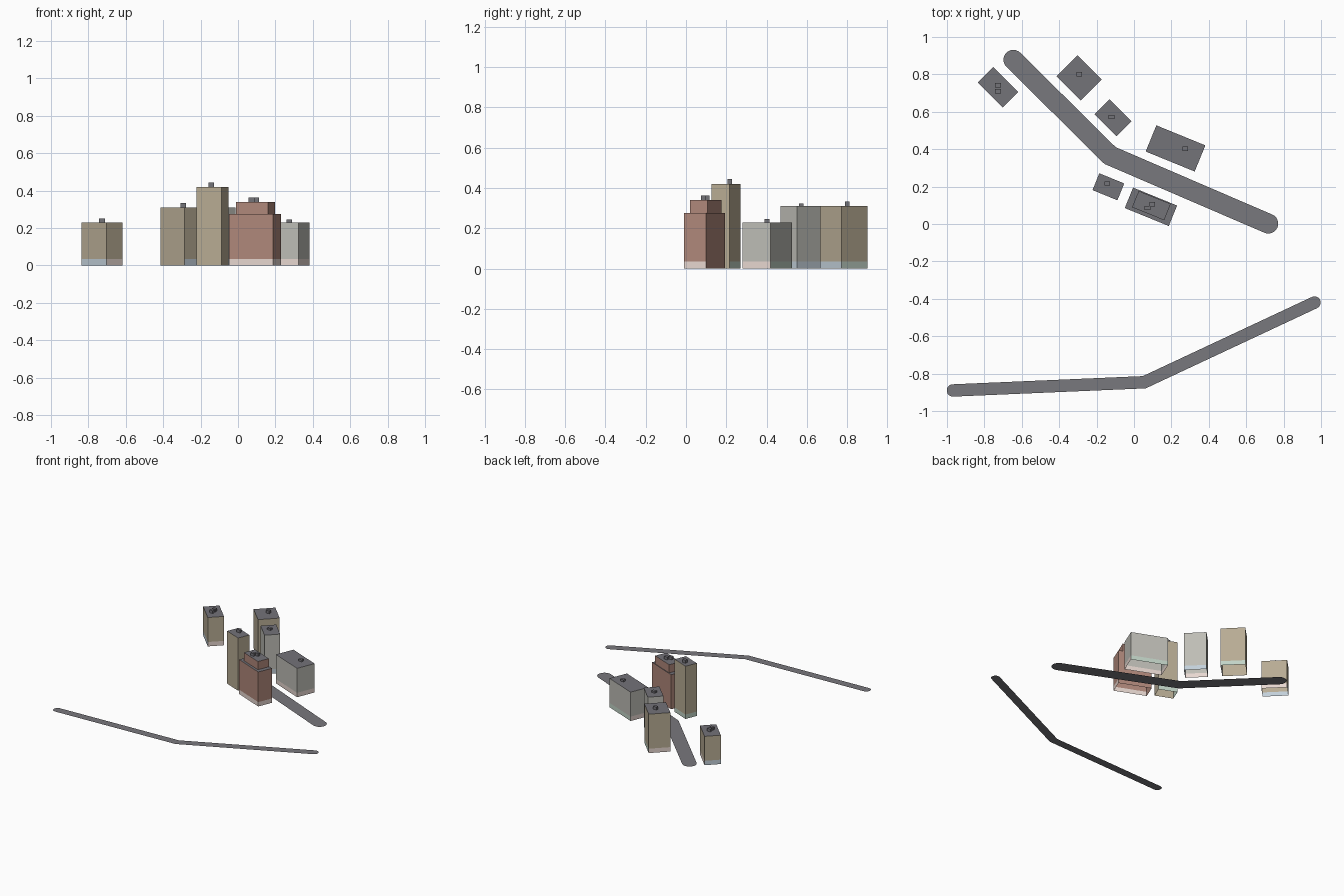
import bpy, bmesh, math
from mathutils import Vector, Matrix

cube = bpy.data.objects.get("Cube")
if cube:
    bpy.data.objects.remove(cube)


def material(name, *rgb):
    m = bpy.data.materials.new(name)
    col = [((c / 255 + 0.055) / 1.055) ** 2.4 for c in rgb] + [1]
    m.use_nodes = True
    m.diffuse_color = col
    m.node_tree.nodes["Principled BSDF"].inputs["Base Color"].default_value = col
    return m


ROAD = material("road_grey", 121, 120, 125)
ROOF = material("roof_grey", 116, 115, 121)
TAN = material("tan_wall", 184, 172, 148)
STONE = material("stone_wall", 190, 189, 182)
BRICK = material("brick_wall", 176, 136, 123)
PINK = material("pale_pink_shopfront", 232, 216, 209)
BLUE = material("pale_blue_shopfront", 194, 207, 217)
GREEN = material("pale_green_shopfront", 194, 212, 199)


def make_object(name, bm, mats):
    mesh = bpy.data.meshes.new(name)
    bm.to_mesh(mesh)
    bm.free()
    for m in mats:
        mesh.materials.append(m)
    obj = bpy.data.objects.new(name, mesh)
    bpy.context.scene.collection.objects.link(obj)
    return obj


def add_prism(bm, size, levels, place, band_mats):
    """Open-bottomed box; band_mats gives four wall materials per storey."""
    x, y = size[0] / 2, size[1] / 2
    corners = [(-x, -y), (x, -y), (x, y), (-x, y)]
    rings = [[bm.verts.new(place @ Vector((a, b, z))) for a, b in corners] for z in levels]
    for low, high, mats in zip(rings, rings[1:], band_mats):
        for i in range(4):
            j = (i + 1) % 4
            bm.faces.new((low[i], low[j], high[j], high[i])).material_index = mats[i]
    bm.faces.new(rings[-1]).material_index = 1


def building(name, centre, size, angle, height, wall, shops, vents, vent_top, tier=None):
    mats = [wall, ROOF, PINK, BLUE, GREEN]
    place = Matrix.Translation((*centre, 0)) @ Matrix.Rotation(math.radians(angle), 4, "Z")
    bm = bmesh.new()
    walls = [0] * 4
    # street-level shopfront band, then plain walls and roof
    add_prism(bm, size, (0, 0.035, height), place, [[mats.index(s) for s in shops], walls])
    top = height
    if tier:
        shift, tier_size, top = tier
        add_prism(bm, tier_size, (height, top), place @ Matrix.Translation((*shift, 0)), [walls])
    make_object(name, bm, mats)
    # rooftop vents
    for n, (vx, vy) in enumerate(vents):
        bm = bmesh.new()
        add_prism(bm, (0.03, 0.023), (top, vent_top),
                  Matrix.Translation((vx, vy, 0)), [[1] * 4])
        make_object(f"{name}_vent_{n + 1}", bm, [ROOF, ROOF])


# Shopfront order: front, left, back, right wall of each block
building("corner_block", (-0.727, 0.731), (0.189, 0.119), -45, 0.23, TAN,
         (BLUE, PINK, PINK, BLUE), [(-0.727, 0.742), (-0.727, 0.71)], 0.252)
building("wide_tan_block", (-0.294, 0.781), (0.182, 0.159), -45, 0.31, TAN,
         (TAN, BLUE, GREEN, PINK), [(-0.292, 0.8)], 0.333)
building("narrow_stone_block", (-0.112, 0.568), (0.165, 0.115), -45, 0.31, STONE,
         (PINK, BLUE, BLUE, BLUE), [(-0.12, 0.572)], 0.324)
building("long_stone_block", (0.222, 0.404), (0.283, 0.151), -22.2, 0.23, STONE,
         (PINK, PINK, GREEN, PINK), [(0.275, 0.402)], 0.246)
building("tan_tower", (-0.137, 0.199), (0.144, 0.097), -22.2, 0.42, TAN,
         (TAN, TAN, GREEN, GREEN), [(-0.142, 0.217)], 0.444)
building("brick_block", (0.0905, 0.092), (0.254, 0.118), -22.2, 0.275, BRICK,
         (PINK, PINK, BRICK, BRICK), [(0.098, 0.105), (0.072, 0.086)], 0.362,
         tier=((0, 0.007), (0.185, 0.094), 0.34))


def road(name, start, bend, end, radius):
    """Flat strip with round ends and one mitred bend."""
    a, b, c = (Vector(p) for p in (start, bend, end))
    d1, d2 = (b - a).normalized(), (c - b).normalized()
    n1, n2 = Vector((-d1.y, d1.x)), Vector((-d2.y, d2.x))
    mitre = (n1 + n2).normalized()
    mitre *= radius / mitre.dot(n1)

    def cap(centre, side, out):
        steps = [math.pi * i / 12 for i in range(13)]
        return [centre + radius * (side * math.cos(t) + out * math.sin(t)) for t in steps]

    bm = bmesh.new()
    left, right = (bm.verts.new((*(b + s * mitre), 0)) for s in (1, -1))
    first = [bm.verts.new((*p, 0)) for p in cap(a, n1, -d1)]
    last = [bm.verts.new((*p, 0)) for p in cap(c, -n2, d2)]
    bm.faces.new(first + [right, left])
    bm.faces.new(last + [left, right])
    make_object(name, bm, [ROAD])


road("main_road", (-0.645, 0.878), (-0.128, 0.366), (0.718, 0.002), 0.053)
road("side_road", (-0.968, -0.89), (0.055, -0.846), (0.965, -0.42), 0.033)
